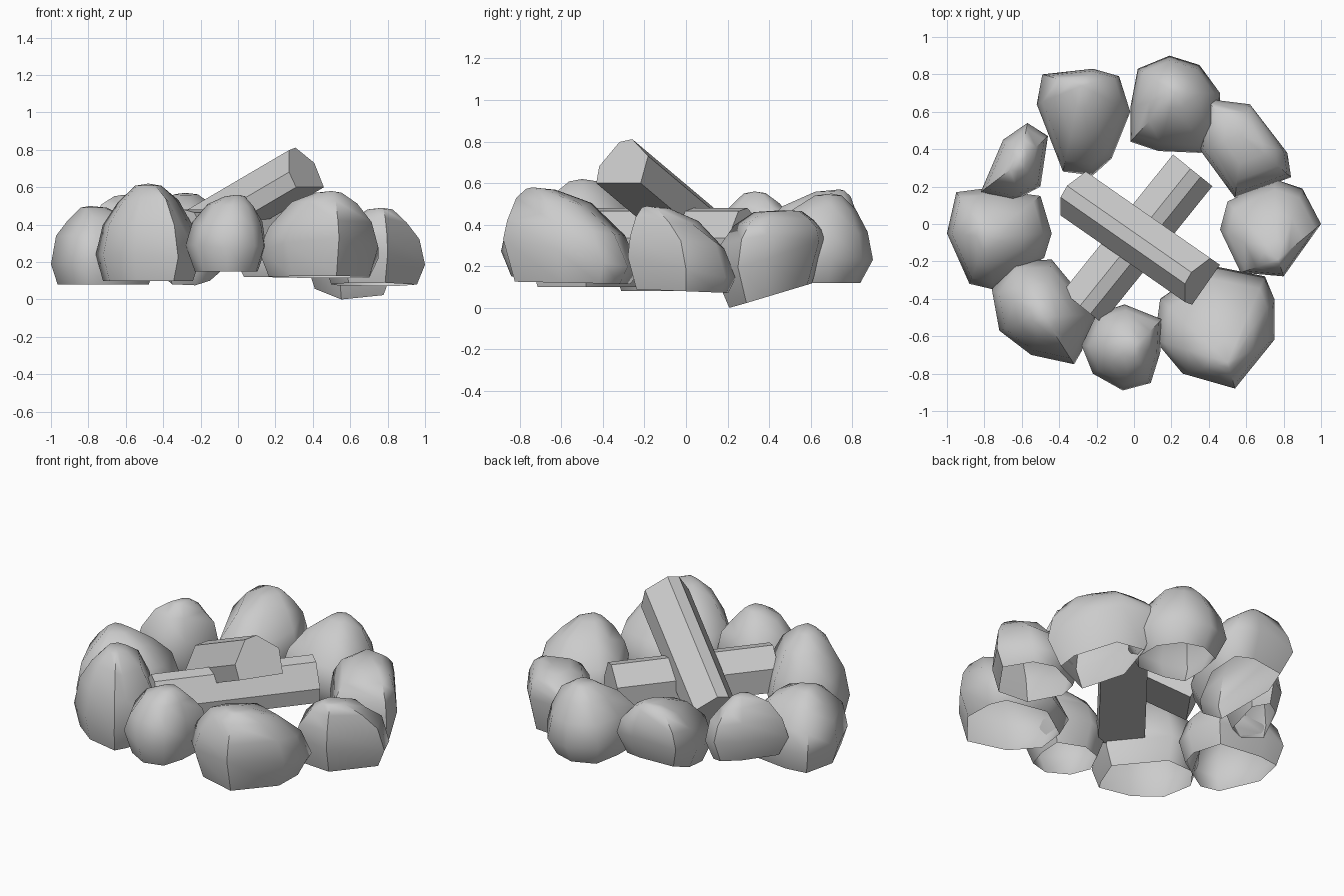
import bpy, bmesh, math, random
from mathutils import Vector

if "Cube" in bpy.data.objects:
    bpy.data.objects.remove(bpy.data.objects["Cube"])

random.seed(4)


def finish(bm, name, smooth=None):
    bmesh.ops.recalc_face_normals(bm, faces=bm.faces[:])
    me = bpy.data.meshes.new(name)
    bm.to_mesh(me)
    bm.free()
    ob = bpy.data.objects.new(name, me)
    bpy.context.collection.objects.link(ob)
    if smooth:
        bpy.ops.object.select_all(action='DESELECT')
        ob.select_set(True)
        bpy.context.view_layer.objects.active = ob
        bpy.ops.object.shade_smooth_by_angle(angle=math.radians(smooth))
    return ob


def skin(bm, rings):
    for a, b in zip(rings, rings[1:]):
        n = len(a)
        for i in range(n):
            bm.faces.new((a[i], a[(i + 1) % n], b[(i + 1) % n], b[i]))


def stone(name, outline, peak, zbot, zmid, ztop, tilt=(0, 0), low=0.78, taper=1.0, rim_tilt=1.0):
    """Open-bottomed boulder: plan outline tapering to a peak, girth plane tilted."""
    bm = bmesh.new()
    pts = [Vector(p) for p in outline]
    c = sum(pts, Vector((0, 0))) / len(pts)
    pk, slope = Vector(peak), Vector(tilt)
    # underside rim, then widest girth, shoulders and crown
    rim = []
    for p in pts:
        q = c + (p - c) * low
        rim.append(bm.verts.new((q.x, q.y, max(0, zbot + rim_tilt * slope.dot(q - c)))))
    rings = [rim]
    for size, h in ((1.0, 0.0), (0.87, 0.43), (0.58, 0.77), (0.25, 0.97)):
        ring = []
        for p in pts:
            q = pk + (p - pk) * size ** taper
            base = zmid + slope.dot(p - c)
            j = random.uniform(-0.015, 0.015) * (h < 0.9)
            ring.append(bm.verts.new((q.x, q.y, base + (ztop - base) * h + j)))
        rings.append(ring)
    skin(bm, rings)
    top = bm.verts.new((pk.x, pk.y, ztop))
    last = rings[-1]
    for i in range(len(last)):
        bm.faces.new((last[i], last[(i + 1) % len(last)], top))
    return finish(bm, name, 55)


LOG_SECTION = [(-.13, 0), (-.14, .09), (-.06, .22), (.01, .235), (.13, .145), (.13, 0)]


def log(name, start, end):
    """Split log with a flat underside, running between two underside centres."""
    bm = bmesh.new()
    a, b = Vector(start), Vector(end)
    d = (b - a).normalized()
    side = Vector((-d.y, d.x, 0)).normalized()
    up = d.cross(side)
    rings = [[bm.verts.new(o + side * w + up * h) for w, h in LOG_SECTION] for o in (a, b)]
    skin(bm, rings)
    for r in rings:
        bm.faces.new(r)
    return finish(bm, name)


# Ring of stones
stone("stone_back_left", [(-.52, .64), (-.49, .80), (-.22, .83), (-.08, .79),
      (-.02, .60), (-.12, .35), (-.22, .26), (-.38, .28)], (-.28, .74), .16, .29, .57, (0, .35))
stone("stone_back", [(-.02, .62), (.02, .83), (.19, .90), (.35, .85), (.46, .70),
      (.46, .50), (.36, .38), (.13, .39), (-.02, .44)], (.22, .70), .12, .23, .55)
stone("stone_back_right", [(.38, .67), (.62, .64), (.82, .38), (.84, .25),
      (.54, .14), (.35, .40)], (.58, .47), .06, .25, .47, (0, .3), .75, .6)
stone("stone_right", [(.46, -.03), (.50, .12), (.75, .24), (.90, .19), (1.0, 0),
      (.80, -.28), (.57, -.26)], (.77, -.19), .08, .20, .49, (0, -.2), .85, 1.0, .2)
stone("stone_front_right", [(.11, -.62), (.14, -.40), (.40, -.22), (.70, -.28),
      (.75, -.40), (.75, -.62), (.54, -.88), (.26, -.80)],
      (.50, -.74), .12, .25, .58, (0, -.2), .84, 1.1, .1)
stone("stone_front", [(-.28, -.65), (-.20, -.48), (-.05, -.43), (.15, -.51),
      (.14, -.69), (.09, -.85), (-.06, -.89), (-.22, -.80)], (0, -.66), .15, .28, .56)
stone("stone_front_left", [(-.76, -.35), (-.65, -.20), (-.44, -.19), (-.20, -.48),
      (-.28, -.68), (-.32, -.75), (-.55, -.70), (-.72, -.57)], (-.48, -.50), .10, .23, .62, (0, 0), .86)
stone("stone_left", [(-1, -.05), (-.95, .17), (-.80, .19), (-.50, .15), (-.44, -.05),
      (-.48, -.18), (-.75, -.35), (-.88, -.32)], (-.79, -.07), .08, .20, .50, (0, 0), .87)
stone("stone_left_small", [(-.82, .17), (-.70, .45), (-.57, .54), (-.46, .47),
      (-.50, .20), (-.65, .12)], (-.61, .33), .17, .28, .56, (-.2, .2))

# Crossed logs: one lying level, one propped over it
log("log_level", (-.28, -.443, .245), (.31, .29, .245))
log("log_propped", (-.28, .138, .21), (.385, -.325, .60))
